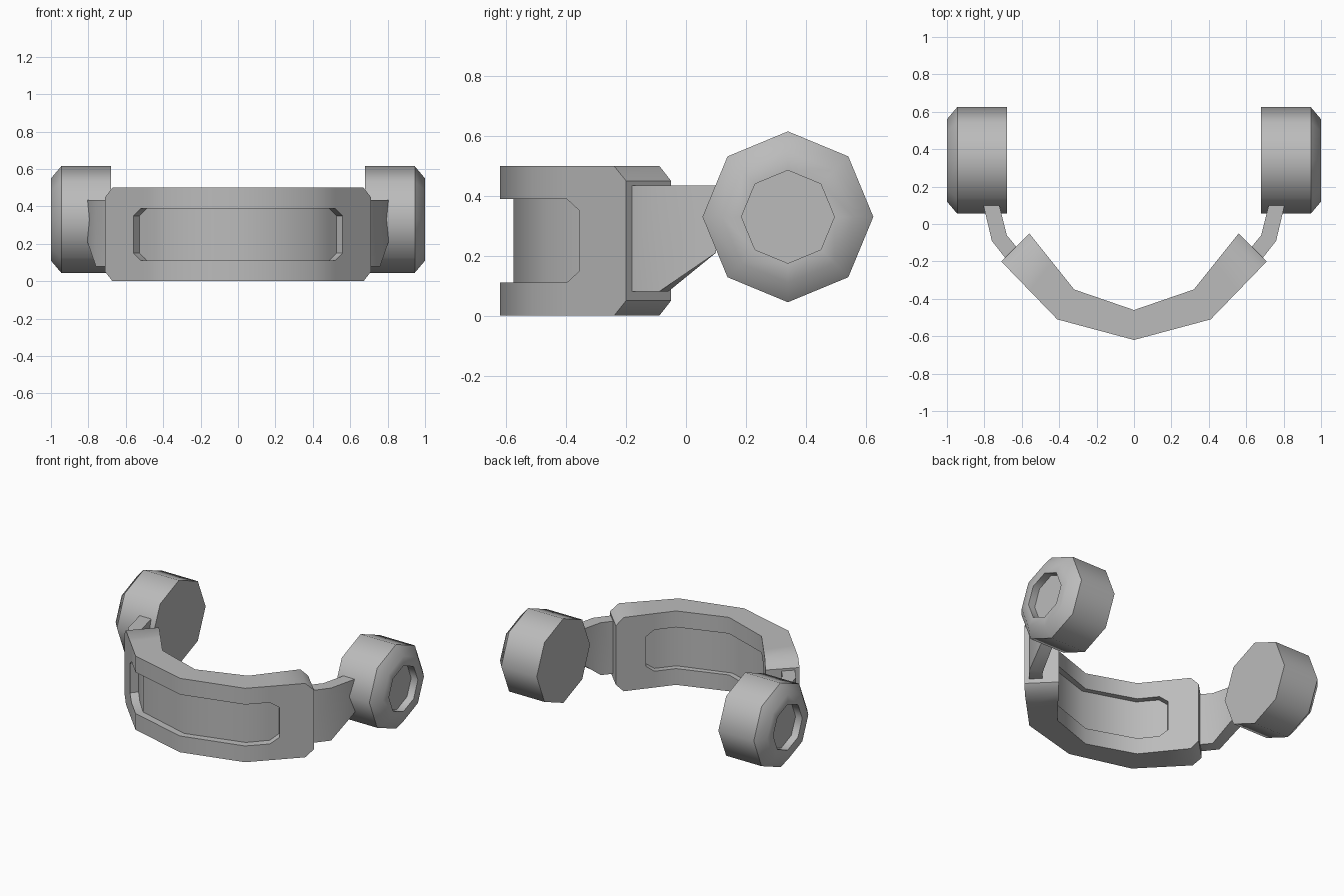
import bpy, bmesh, math
from mathutils import Vector

cube = bpy.data.objects.get("Cube")
if cube:
    bpy.data.objects.remove(cube)

GREY = (0.5, 0.5, 0.5, 1)
grey = bpy.data.materials.new("plain grey")
grey.use_nodes = True
grey.diffuse_color = GREY
grey.node_tree.nodes["Principled BSDF"].inputs["Base Color"].default_value = GREY


def finish(name, bm):
    bmesh.ops.recalc_face_normals(bm, faces=bm.faces)
    mesh = bpy.data.meshes.new(name)
    bm.to_mesh(mesh)
    bm.free()
    obj = bpy.data.objects.new(name, mesh)
    bpy.context.collection.objects.link(obj)
    mesh.materials.append(grey)
    bpy.ops.object.select_all(action='DESELECT')
    obj.select_set(True)
    bpy.context.view_layer.objects.active = obj
    bpy.ops.object.shade_smooth_by_angle(angle=math.radians(46))


def slab(name, stations, keep, near=0.0, far=1.0):
    """Wall through stations (outer xy, inner xy, z levels); keep(column, row) picks its cells."""
    bm = bmesh.new()

    def layer(f):
        return [[bm.verts.new((*Vector(o).lerp(Vector(i), f), z)) for z in zs]
                for o, i, zs in stations]

    front, back = layer(near), layer(far)
    partner = {a: b for fc, bc in zip(front, back) for a, b in zip(fc, bc)}
    cells = []
    for c in range(len(front) - 1):
        for r in range(len(front[0]) - 1):
            if keep(c, r):
                cells.append(bm.faces.new((front[c][r], front[c + 1][r],
                                           front[c + 1][r + 1], front[c][r + 1])))
    rim = [e for e in bm.edges if len(e.link_faces) == 1]
    for face in cells:
        bm.faces.new([partner[v] for v in face.verts])
    for e in rim:
        a, b = e.verts
        bm.faces.new((a, b, partner[b], partner[a]))
    loose = [v for v in bm.verts if not v.link_faces]
    bmesh.ops.delete(bm, geom=loose, context='VERTS')
    finish(name, bm)


# Curved visor: half of its stations, then mirrored
knee_out, knee_in = Vector((0.41, -0.51)), Vector((0.32, -0.35))
tip_out, tip_in = Vector((0.71, -0.20)), Vector((0.56, -0.05))
full = (0, 0.11, 0.39, 0.5)
half = [(Vector((0, -0.62)), Vector((0, -0.46)), full)]
for t, zs in ((0, full), (0.36, full), (0.5, (0, 0.15, 0.35, 0.5)),
              (0.87, (0, 0.15, 0.35, 0.5)), (1, (0.05, 0.15, 0.35, 0.45))):
    half.append((knee_out.lerp(tip_out, t), knee_in.lerp(tip_in, t), zs))
flip = [(Vector((-o.x, o.y)), Vector((-i.x, i.y)), zs) for o, i, zs in half[:0:-1]]
visor = flip + half


def in_window(c, r):
    return r == 1 and 2 <= c <= 7


slab("visor_frame", visor, lambda c, r: not in_window(c, r))
slab("visor_lens", visor, in_window, 0.28, 0.78)


# Ear cup: eight-sided lathe with a chamfered rim and recessed outer face
def ear_cup(name, side):
    bm = bmesh.new()
    rings = []
    for x, radius in ((0.68, 0.285), (0.945, 0.285), (1.0, 0.22), (1.0, 0.155), (0.95, 0.155)):
        rings.append([bm.verts.new((side * x, 0.34 + radius * math.cos(k * math.pi / 4),
                                    0.33 + radius * math.sin(k * math.pi / 4)))
                      for k in range(8)])
    for a, b in zip(rings, rings[1:]):
        for k in range(8):
            n = (k + 1) % 8
            bm.faces.new((a[k], a[n], b[n], b[k]))
    bm.faces.new(rings[0])
    bm.faces.new(rings[-1])
    finish(name, bm)


# Bent arm joining visor and cup, its underside rising to the cup
for word, s in (("left", 1), ("right", -1)):
    ear_cup(word + "_ear_cup", s)
    path = (((0.67, -0.205), (0.61, -0.145), 0.08),
            ((0.76, -0.09), (0.68, -0.06), 0.08),
            ((0.805, 0.10), (0.72, 0.10), 0.21))
    arm = [((s * o[0], o[1]), (s * i[0], i[1]), (z, 0.435)) for o, i, z in path]
    slab(word + "_arm", arm, lambda c, r: True)
